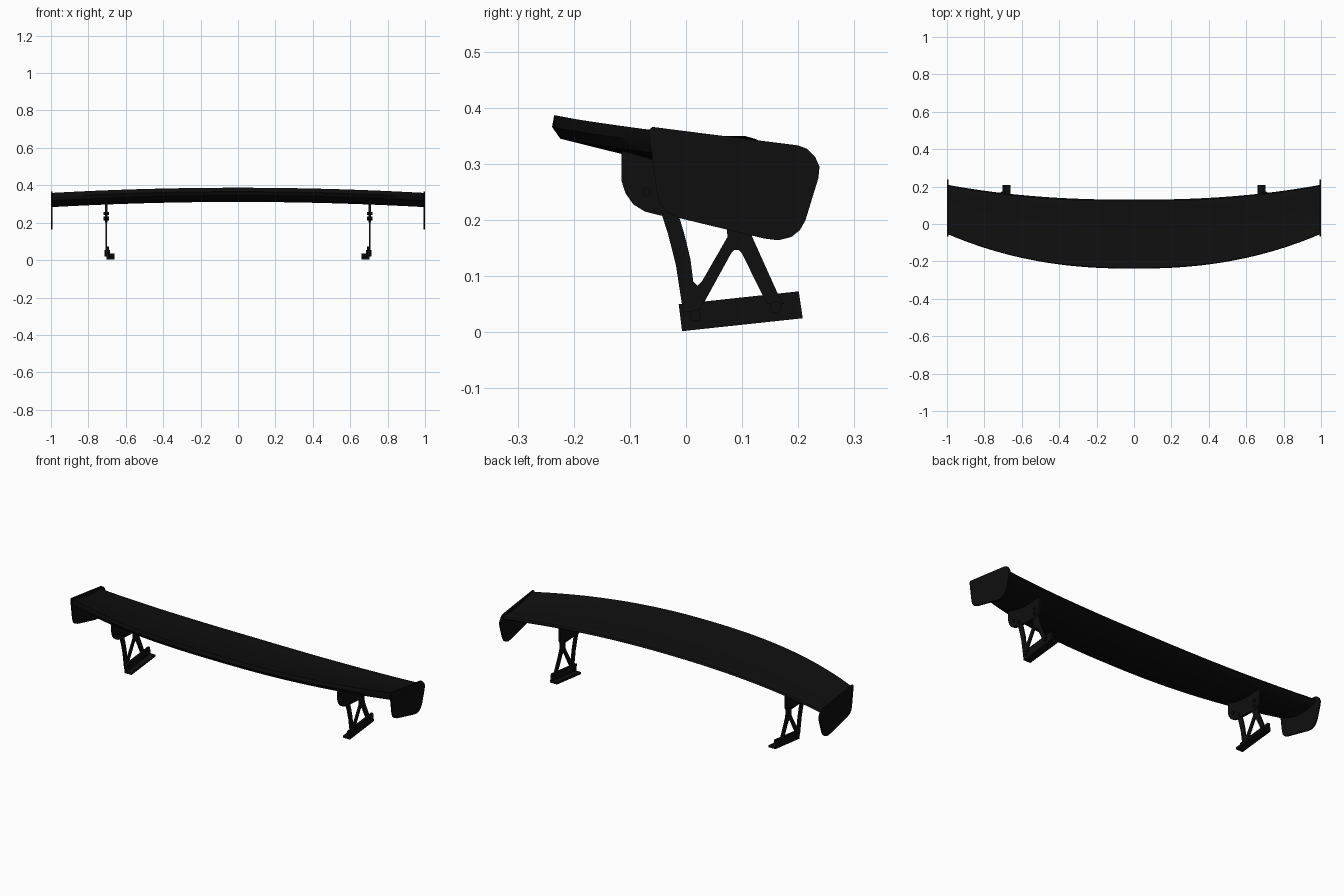
import bpy
import bmesh
import math
from mathutils import Matrix

cube = bpy.data.objects.get("Cube")
if cube:
    bpy.data.objects.remove(cube, do_unlink=True)

black = bpy.data.materials.new("satin black")
black.use_nodes = True
black.diffuse_color = (0.0045, 0.0045, 0.0045, 1)
black.node_tree.nodes["Principled BSDF"].inputs["Base Color"].default_value = black.diffuse_color


def finish(bm, name, smooth=35):
    """Turn a bmesh into a named, coloured object."""
    bmesh.ops.recalc_face_normals(bm, faces=bm.faces)
    mesh = bpy.data.meshes.new(name)
    bm.to_mesh(mesh)
    bm.free()
    mesh.materials.append(black)
    obj = bpy.data.objects.new(name, mesh)
    bpy.context.collection.objects.link(obj)
    bpy.ops.object.select_all(action="DESELECT")
    obj.select_set(True)
    bpy.context.view_layer.objects.active = obj
    bpy.ops.object.shade_smooth_by_angle(angle=math.radians(smooth))
    return obj


def plate(name, outline, x0, x1):
    """Extrude a side outline (y, z) between two x positions."""
    bm = bmesh.new()
    face = bm.faces.new([bm.verts.new((x0, y, z)) for y, z in outline])
    new = bmesh.ops.extrude_face_region(bm, geom=[face])["geom"]
    moved = [v for v in new if isinstance(v, bmesh.types.BMVert)]
    bmesh.ops.translate(bm, verts=moved, vec=(x1 - x0, 0, 0))
    return finish(bm, name)


def bolt(name, x, y, z, radius, length):
    bm = bmesh.new()
    bmesh.ops.create_cone(bm, cap_ends=True, segments=16, radius1=radius,
                          radius2=radius, depth=length,
                          matrix=Matrix.Translation((x, y, z)) @ Matrix.Rotation(math.pi / 2, 4, "Y"))
    return finish(bm, name)


# Wing: one section lofted along a curved span; (chord fraction, height)
section = [(0, .335), (.02, .345), (.07, .35), (.15, .35), (.3, .349),
           (.52, .355), (.75, .37), (1, .387), (1.01, .366), (.97, .345),
           (.67, .318), (.5, .311), (.3, .311), (.15, .316), (.05, .324)]
bm = bmesh.new()
rings = []
steps = 48
for i in range(steps + 1):
    x = -0.995 + 1.99 * i / steps
    sweep = abs(x) ** 2.3
    lead, trail = .13 + .08 * sweep, -.235 + .185 * sweep
    drop = .028 * x * x
    rings.append([bm.verts.new((x, lead + (trail - lead) * t, z - drop)) for t, z in section])
for a, b in zip(rings, rings[1:]):
    for j in range(len(section)):
        k = (j + 1) % len(section)
        bm.faces.new((a[j], a[k], b[k], b[j]))
bm.faces.new(rings[0])
bm.faces.new(rings[-1])
finish(bm, "wing")

end_outline = [(-.067, .36), (-.06, .366), (.2, .333), (.216, .327), (.23, .313),
               (.238, .295), (.236, .275), (.213, .2), (.203, .182), (.188, .17),
               (.165, .164), (.14, .167), (-.01, .203), (-.033, .213), (-.046, .228), (-.052, .25)]
bracket_outline = [(-.115, .335), (-.115, .27), (-.108, .248), (-.094, .228), (-.073, .215),
                   (-.045, .208), (.09, .2), (.11, .206), (.122, .225), (.122, .32)]
strut_outline = [(-.048, .225), (-.032, .175), (-.018, .12), (-.005, .035), (.025, .04),
                 (.08, .14), (.086, .147), (.094, .147), (.1, .14), (.137, .065), (.145, .05),
                 (.175, .05), (.163, .07), (.118, .17), (.112, .215), (.07, .215), (.074, .17),
                 (.028, .09), (.02, .083), (.013, .09), (.008, .13), (-.003, .175), (-.018, .225)]
foot_outline = [(-.013, .05), (-.007, .002), (.208, .025), (.201, .073)]
flange_outline = [(-.008, .013), (-.007, .002), (.208, .025), (.206, .036)]

for side, s in (("left", 1), ("right", -1)):
    plate(side + "_end_plate", end_outline, s * .993, s)
    plate(side + "_wing_bracket", bracket_outline, s * .699, s * .711)
    plate(side + "_strut", strut_outline, s * .701, s * .709)
    # L-shaped mounting foot
    plate(side + "_foot_wall", foot_outline, s * .69, s * .703)
    plate(side + "_foot_flange", flange_outline, s * .66, s * .695)
    for y, z in ((.017, .03), (.16, .045)):
        bolt(side + "_foot_bolt", s * .7, y, z, .01, .03)
    for y, z in ((-.07, .25), (-.03, .225), (.09, .25), (.09, .22)):
        bolt(side + "_bracket_bolt", s * .705, y, z, .008, .028)
